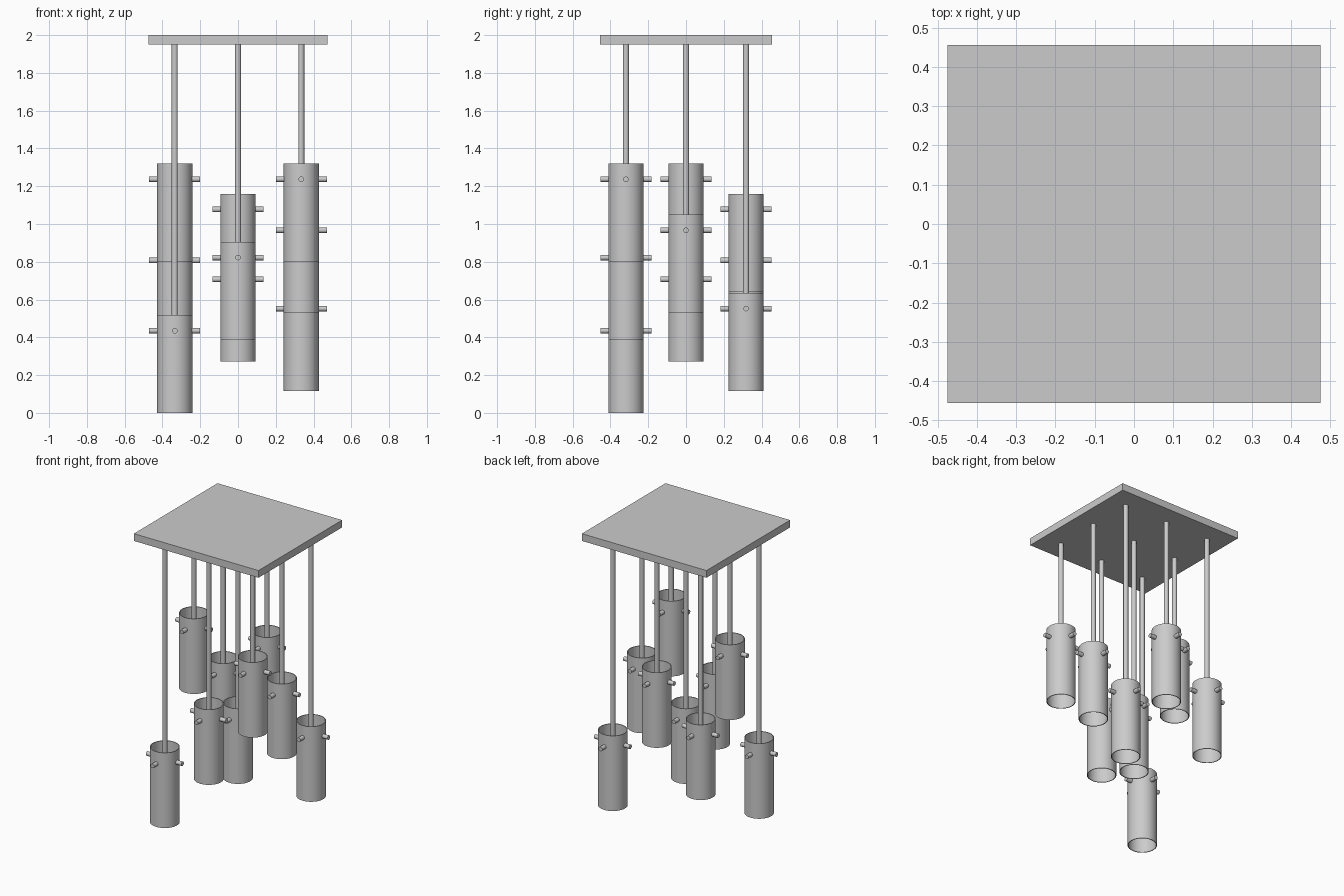
import bpy, math
from mathutils import Vector

if "Cube" in bpy.data.objects:
    bpy.data.objects.remove(bpy.data.objects["Cube"])

R, H, WALL = 0.093, 0.518, 0.005      # shade radius, height, wall
DX, DY = 0.335, 0.318                 # pendant spacing
PIN_DROP, PIN_LEN, PIN_R = 0.083, 0.27, 0.0145
ROD_R = 0.016

# top height of each shade: rows front to back, columns left to right
TOPS = [[0.518, 0.905, 1.32],
        [1.32, 0.79, 1.05],
        [0.89, 1.16, 0.635]]


def smooth(ob):
    bpy.context.view_layer.objects.active = ob
    bpy.ops.object.shade_smooth_by_angle(angle=math.radians(35))


def cylinder(name, r, a, b, sides):
    a, b = Vector(a), Vector(b)
    bpy.ops.mesh.primitive_cylinder_add(
        vertices=sides, radius=r, depth=(b - a).length, location=(a + b) / 2,
        rotation=(b - a).to_track_quat('Z', 'Y').to_euler())
    ob = bpy.context.object
    ob.name = name
    smooth(ob)
    return ob


def tube(name, x, y, z0, z1, sides=48):
    # open-ended shade with a thin wall
    rings = [(R, z0), (R, z1), (R - WALL, z1), (R - WALL, z0)]
    verts, faces = [], []
    for r, z in rings:
        for i in range(sides):
            t = 2 * math.pi * i / sides
            verts.append((r * math.cos(t), r * math.sin(t), z))
    for k in range(4):
        for i in range(sides):
            j, n = (i + 1) % sides, (k + 1) % 4
            faces.append((k * sides + i, k * sides + j, n * sides + j, n * sides + i))
    me = bpy.data.meshes.new(name)
    me.from_pydata(verts, [], faces)
    ob = bpy.data.objects.new(name, me)
    ob.location = (x, y, 0)
    bpy.context.collection.objects.link(ob)
    bpy.ops.object.select_all(action='DESELECT')
    ob.select_set(True)
    smooth(ob)


# ceiling plate
bpy.ops.mesh.primitive_cube_add(size=1, location=(0, 0, 1.975))
plate = bpy.context.object
plate.name = "ceiling_plate"
plate.scale = (0.95, 0.91, 0.05)

# nine pendants: shade, hanging rod, crossed pins
for row in range(3):
    for col in range(3):
        x, y, top = (col - 1) * DX, (row - 1) * DY, TOPS[row][col]
        tag = f"_{row}_{col}"
        zp, h = top - PIN_DROP, PIN_LEN / 2
        tube("shade" + tag, x, y, top - H, top)
        cylinder("rod" + tag, ROD_R, (x, y, zp - 0.02), (x, y, 1.955), 16)
        cylinder("pin_x" + tag, PIN_R, (x - h, y, zp), (x + h, y, zp), 16)
        cylinder("pin_y" + tag, PIN_R, (x, y - h, zp), (x, y + h, zp), 16)
